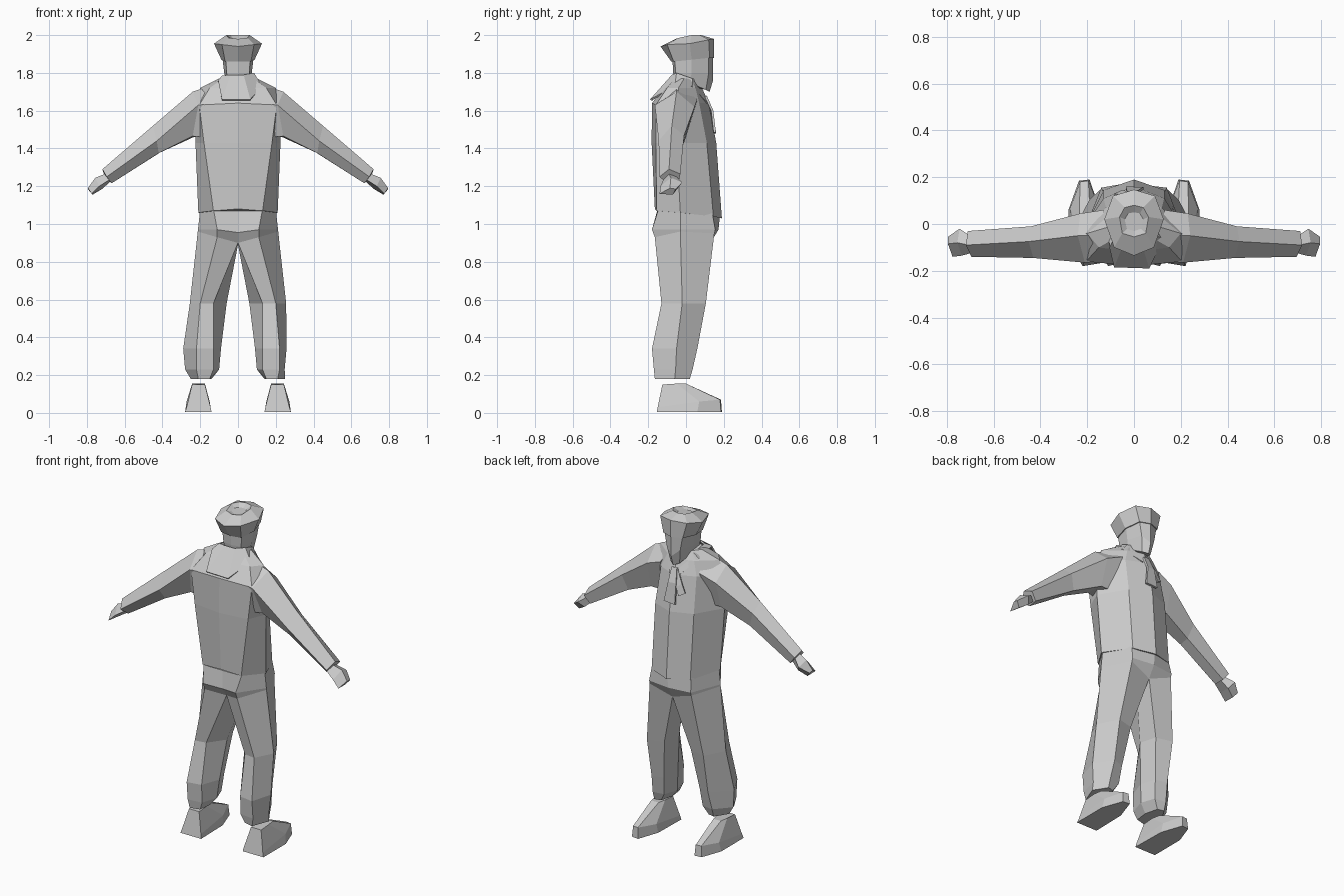
import bpy, bmesh

cloth = bpy.data.materials.new("plain grey")
cloth.diffuse_color = (0.6, 0.6, 0.6, 1)


def add_mesh(name, verts, faces, thick=0):
    bm = bmesh.new()
    vs = [bm.verts.new(v) for v in verts]
    for f in faces:
        bm.faces.new([vs[i] for i in f])
    bmesh.ops.recalc_face_normals(bm, faces=bm.faces)
    me = bpy.data.meshes.new(name)
    bm.to_mesh(me)
    bm.free()
    me.materials.append(cloth)
    ob = bpy.data.objects.new(name, me)
    bpy.context.collection.objects.link(ob)
    if thick:
        ob.modifiers.new("thickness", 'SOLIDIFY').thickness = thick
    return ob


def loft(name, rings, caps=True):
    """Skin closed rings that all have the same number of points."""
    n = len(rings[0])
    faces = [(r * n + i, r * n + (i + 1) % n, (r + 1) * n + (i + 1) % n, (r + 1) * n + i)
             for r in range(len(rings) - 1) for i in range(n)]
    if caps:
        faces += [tuple(range(n)), tuple(range((len(rings) - 1) * n, len(rings) * n))]
    return add_mesh(name, [p for r in rings for p in r], faces)


def sym(z, pts):
    """Half ring from back centre to front centre, completed by mirroring in x."""
    half = [(p[0], p[1], p[2] if len(p) > 2 else z) for p in pts]
    return half + [(-x, y, h) for x, y, h in half[-2:0:-1]]


def flat(z, pts):
    return [(x, y, z) for x, y in pts]


def side(ring, s):
    return [(s * x, y, z) for x, y, z in ring]


def ribbon(name, a, b, thick):
    n = len(a)
    add_mesh(name, a + b, [(i, i + 1, n + i + 1, n + i) for i in range(n - 1)], thick)


# Jacket body
loft("jacket", [
    sym(1.06, [(0, -.165, 1.08), (.13, -.155, 1.07), (.21, -.03), (.13, .145, 1.04), (0, .19, 1.03)]),
    sym(1.43, [(0, -.182), (.18, -.16), (.225, -.05), (.13, .11), (0, .16)]),
    sym(1.64, [(0, -.18), (.205, -.16, 1.63), (.23, -.04), (.12, .07), (0, .12)]),
    sym(1.72, [(0, -.12), (.15, -.10), (.20, -.04), (.09, .05), (0, .085)]),
    sym(1.77, [(0, -.075), (.08, -.06), (.10, -.01), (.06, .04), (0, .06, 1.74)])])

# Trouser seat
loft("trouser_seat", [
    sym(1.08, [(0, -.15), (.13, -.145), (.20, -.03), (.13, .135), (0, .18, 1.05)]),
    sym(.97, [(0, -.15, .955), (.11, -.18), (.212, -.03), (.14, .155), (0, .172)]),
    sym(.97, [(0, -.11, .90), (.11, -.165, .93), (.213, -.03, .96), (.14, .15, .95), (0, .13, .90)])])

for s, tag in ((1, "right"), (-1, "left")):
    # Trouser legs, the left one flares more at the calf
    flare = .257 if s > 0 else .29
    loft("trouser_leg_" + tag, [side(r, s) for r in (
        [(0, -.11, .90), (.11, -.165, .93), (.213, -.03, .96), (.14, .15, .95), (0, .13, .90), (0, .02, .89)],
        flat(.58, [(.13, -.12), (.20, -.13), (.255, -.02), (.19, .105), (.09, .08), (.06, -.02)]),
        flat(.34, [(.13, -.165), (.22, -.18), (flare, -.05), (.19, .06), (.12, .04), (.09, -.05)]),
        flat(.23, [(.13, -.16), (.22, -.17), (flare - .01, -.055), (.2, .035), (.13, .025), (.10, -.06)]),
        flat(.18, [(.15, -.15), (.21, -.165), (.25, -.06), (.20, .02), (.16, .01), (.14, -.07)]))])

    # Shoes: sole outline, toe edge and narrow top
    loft("shoe_" + tag, [side(r, s) for r in (
        flat(.005, [(.14, -.155), (.28, -.155), (.28, .06), (.235, .185), (.19, .19), (.145, .06)]),
        [(.145, -.15, .03), (.272, -.15, .03), (.272, .07, .06), (.23, .18, .07), (.195, .185, .07), (.15, .07, .06)],
        [(.175, -.125, .15), (.243, -.125, .15), (.243, -.05, .155), (.235, 0, .155), (.185, 0, .155), (.175, -.05, .155)])])

    # Sleeves
    loft("sleeve_" + tag, [side(r, s) for r in (
        [(.12, -.05, 1.74), (.13, .06, 1.66), (.18, 0, 1.46), (.18, -.12, 1.46), (.15, -.16, 1.635)],
        [(.24, -.05, 1.70), (.23, .045, 1.62), (.235, 0, 1.46), (.24, -.11, 1.465), (.21, -.165, 1.63)],
        [(.45, -.075, 1.52), (.44, -.01, 1.47), (.41, -.03, 1.38), (.42, -.10, 1.375), (.43, -.145, 1.44)],
        [(.718, -.09, 1.29), (.71, -.03, 1.265), (.675, -.04, 1.22), (.67, -.10, 1.215), (.695, -.14, 1.25)])])

    # Hands
    loft("hand_" + tag, [side(r, s) for r in (
        [(.705, -.09, 1.265), (.70, -.05, 1.25), (.675, -.06, 1.225), (.68, -.12, 1.235)],
        [(.755, -.08, 1.245), (.745, -.02, 1.22), (.72, -.05, 1.185), (.735, -.135, 1.20)],
        [(.795, -.085, 1.19), (.795, -.055, 1.185), (.77, -.07, 1.155), (.775, -.14, 1.16)])])

# Head and neck
loft("neck", [sym(z, [(0, -.06), (.055, -.045), (.06, .02), (.035, .065), (0, .075)]) for z in (1.66, 1.80)])
loft("head", [
    sym(1.75, [(0, -.06), (.05, -.05), (.06, .02), (.03, .105, 1.71), (0, .125, 1.70)]),
    sym(1.80, [(0, -.068), (.06, -.055), (.073, .03), (.045, .12), (0, .143, 1.76)]),
    sym(1.88, [(0, -.072), (.065, -.06), (.083, .03), (.06, .12), (0, .142)])])

# Cap with a small dent in the crown
loft("cap", [
    sym(1.86, [(0, -.078), (.068, -.065), (.088, .03, 1.87), (.065, .125, 1.88), (0, .147, 1.88)]),
    sym(1.95, [(0, -.135, 1.94), (.085, -.10), (.127, .02, 1.955), (.09, .12, 1.975), (0, .147, 1.98)]),
    sym(1.985, [(0, -.055, 1.98), (.05, -.04), (.062, .03, 2), (.04, .07, 2), (0, .08, 2)]),
    sym(1.98, [(0, -.03, 1.97), (.03, -.02), (.04, .02), (.025, .045), (0, .05)])])

# Square-backed collar, folded around the neck
ribbon("collar",
       [(-.03, .115, 1.64), (-.11, .03, 1.73), (-.105, -.10, 1.76), (-.085, -.185, 1.66),
        (.065, -.19, 1.66), (.128, -.06, 1.73), (.11, .03, 1.73), (.03, .115, 1.64)],
       [(-.015, .095, 1.68), (-.075, .035, 1.76), (-.085, -.06, 1.785), (-.04, -.075, 1.79),
        (.03, -.075, 1.79), (.085, -.05, 1.80), (.075, .035, 1.77), (.015, .095, 1.68)], .01)

# Neckerchief tails
ribbon("scarf_tail_long", [(-.015, .11, 1.68), (-.03, .14, 1.60), (-.035, .16, 1.48)],
       [(.02, .11, 1.68), (.02, .145, 1.60), (.04, .158, 1.485)], .012)
ribbon("scarf_tail_short", [(-.015, .105, 1.68), (-.06, .125, 1.60), (-.085, .13, 1.55)],
       [(.01, .11, 1.67), (-.03, .14, 1.58), (-.05, .145, 1.53)], .01)
